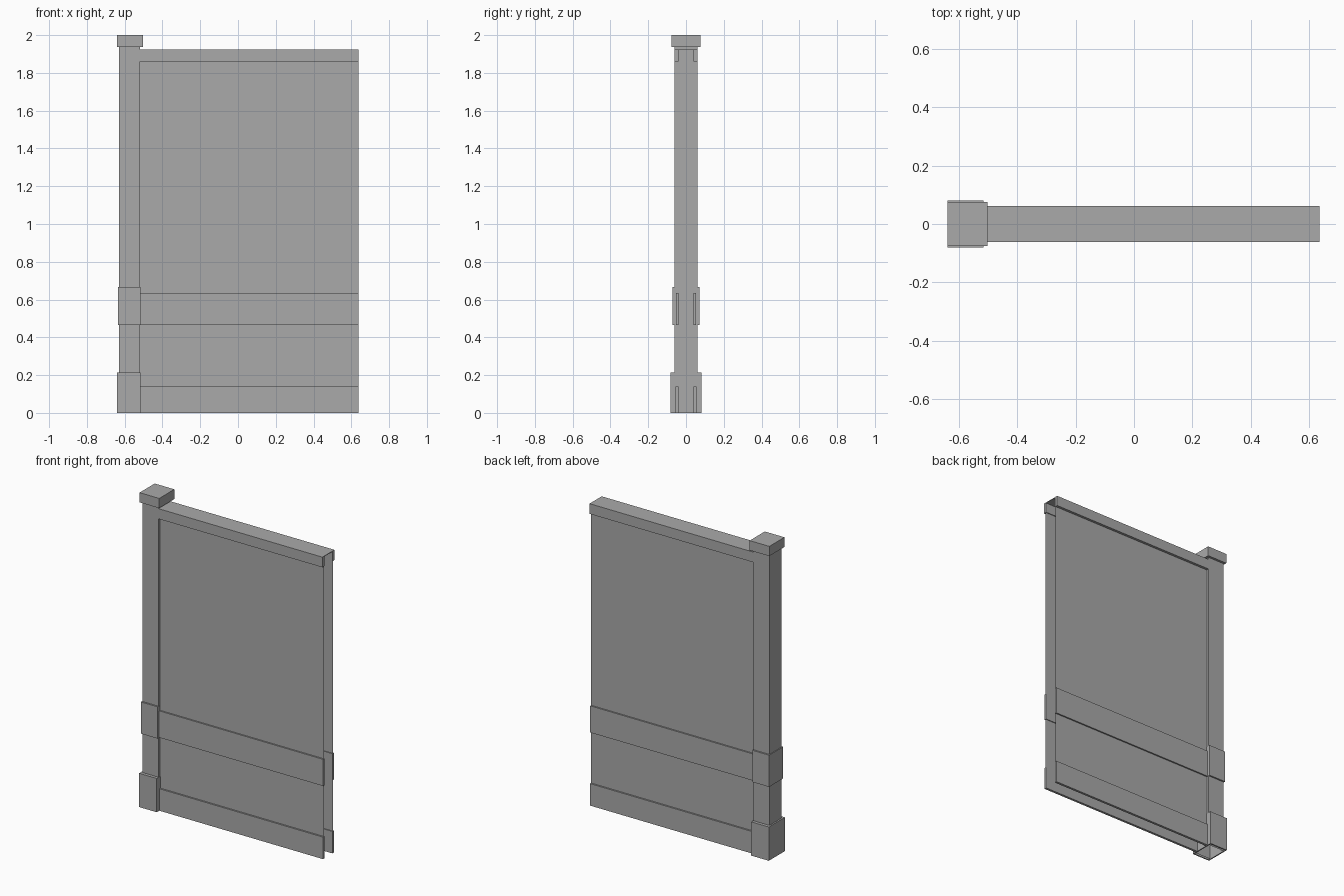
import bpy
import bmesh

old = bpy.data.objects.get("Cube")
if old:
    bpy.data.objects.remove(old, do_unlink=True)

# Single plain grey finish
grey = bpy.data.materials.new("plain_grey")
grey.use_nodes = True
colour = (0.40, 0.40, 0.40, 1.0)
grey.diffuse_color = colour
grey.node_tree.nodes["Principled BSDF"].inputs["Base Color"].default_value = colour


def box(name, x, y, z, drop=()):
    """Box from (min, max) ranges; drop lists open sides as (axis, sign)."""
    bm = bmesh.new()
    bmesh.ops.create_cube(bm, size=1)
    bm.normal_update()
    open_faces = [f for f in bm.faces
                  if any(f.normal[a] * s > 0.5 for a, s in drop)]
    bmesh.ops.delete(bm, geom=open_faces, context='FACES_ONLY')
    for v in bm.verts:
        for axis, (low, high) in enumerate((x, y, z)):
            v.co[axis] = high if v.co[axis] > 0 else low
    mesh = bpy.data.meshes.new(name)
    bm.to_mesh(mesh)
    bm.free()
    mesh.materials.append(grey)
    obj = bpy.data.objects.new(name, mesh)
    bpy.context.collection.objects.link(obj)
    return obj


BOTTOM = (2, -1)
TOP = (2, 1)
SPAN = (-0.52, 0.637)

# Hollow wall: front and back sheets only, open at its end and underneath
box("wall_panels", SPAN, (-0.045, 0.045), (0.0, 1.90),
    drop=(BOTTOM, TOP, (0, 1), (0, -1)))

# Horizontal boards on both faces of the wall: name, outer depth, heights
boards = (
    ("skirting_board", 0.055, (0.0, 0.14)),
    ("middle_rail", 0.054, (0.465, 0.635)),
    ("top_rail", 0.061, (1.86, 1.925)),
)
for name, depth, z in boards:
    box("front_" + name, SPAN, (-depth, -0.04), z)
    box("back_" + name, SPAN, (0.04, depth), z)

# Sheet closing the top of the wall
box("top_cover", SPAN, (-0.061, 0.061), (1.921, 1.925))

# Post with its thicker blocks and cap, open underneath
box("post", (-0.63, -0.518), (-0.061, 0.061), (0.0, 1.94), drop=(BOTTOM,))
box("post_middle_block", (-0.635, -0.517), (-0.071, 0.071), (0.465, 0.667))
base = box("post_base_block", (-0.64, -0.516), (-0.081, 0.081), (0.0, 0.215),
           drop=(BOTTOM,))
wall = base.modifiers.new("wall_thickness", 'SOLIDIFY')
wall.thickness = 0.01
wall.offset = -1
box("post_cap", (-0.64, -0.502), (-0.076, 0.076), (1.938, 2.0))
